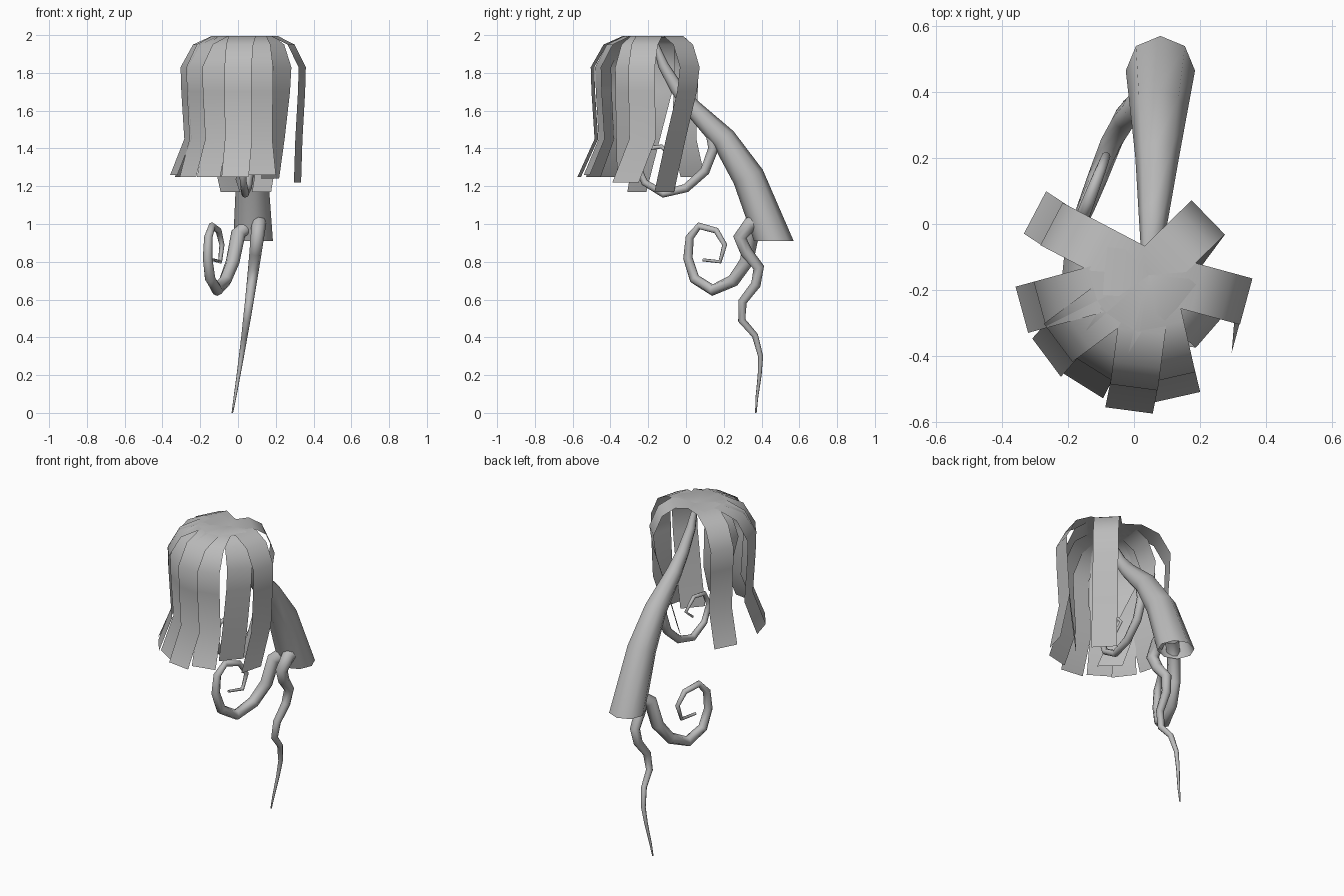
import bpy, bmesh, math
from mathutils import Vector

cube = bpy.data.objects.get("Cube")
if cube:
    bpy.data.objects.remove(cube, do_unlink=True)

grey = bpy.data.materials.new("plain_grey")
grey.use_nodes = True
grey.diffuse_color = (0.5, 0.5, 0.5, 1)
grey.node_tree.nodes["Principled BSDF"].inputs["Base Color"].default_value = (0.5, 0.5, 0.5, 1)


def loft(name, rows, closed):
    """Skin a list of point rows into one smooth surface."""
    bm = bmesh.new()
    grid = [[bm.verts.new(p) for p in row] for row in rows]
    n = len(grid[0])
    for a, b in zip(grid, grid[1:]):
        for i in range(n if closed else n - 1):
            j = (i + 1) % n
            bm.faces.new((a[i], a[j], b[j], b[i]))
    bmesh.ops.recalc_face_normals(bm, faces=bm.faces)
    mesh = bpy.data.meshes.new(name)
    bm.to_mesh(mesh)
    bm.free()
    mesh.materials.append(grey)
    mesh.shade_smooth()
    obj = bpy.data.objects.new(name, mesh)
    bpy.context.collection.objects.link(obj)


def tube(name, path, r0, r1, sides=8, radii=None, last=None):
    """Tapered tube along a path; last fixes the direction of the end ring."""
    pts = [Vector(p) for p in path]
    rows = []
    for k, p in enumerate(pts):
        t = (pts[min(k + 1, len(pts) - 1)] - pts[max(k - 1, 0)]).normalized()
        if last and k == len(pts) - 1:
            t = Vector(last)
        u = Vector((1, 0, 0))
        u = (u - t * u.dot(t)).normalized()
        v = t.cross(u)
        r = radii[k] if radii else r0 + (r1 - r0) * k / (len(pts) - 1)
        rows.append([p + r * (u * math.cos(a) + v * math.sin(a))
                     for a in (math.tau * i / sides for i in range(sides))])
    loft(name, rows, True)


def petal(name, bulge, end, z_end, twist=0.0, width=0.145):
    """Drooping ribbon: over the crown, out to the bulge, down to the tip."""
    top, b, e = Vector((0.045, -0.155)), Vector(bulge), Vector(end)
    out = (b - top).normalized()
    waist = b.lerp(e, 0.55) if (e - top).length < (b - top).length else b.lerp(top, 0.06)
    path = [(top, 1.985), (top.lerp(b, 0.5), 1.995), (top.lerp(b, 0.8), 1.95), (b, 1.83),
            (b.lerp(waist, 0.2), 1.7), (waist, 1.45), (e, z_end)]
    rows = []
    for k, (p, z) in enumerate(path):
        a = math.atan2(out.y, out.x) + twist * max(0, k - 3) / 3
        side = Vector((-math.sin(a), math.cos(a))) * width / 2
        rows.append([(p.x + s * side.x, p.y + s * side.y, z) for s in (-1, 0, 1)])
    loft(name, rows, False)


# Ring of drooping petals
petal("petal_back_right", (-0.25, 0.0), (-0.30, 0.035), 1.25)
petal("petal_right", (-0.285, -0.245), (-0.34, -0.26), 1.26)
petal("petal_front_right_outer", (-0.23, -0.36), (-0.265, -0.405), 1.25)
petal("petal_front_right", (-0.13, -0.435), (-0.155, -0.49), 1.25)
petal("petal_front", (0.0, -0.495), (-0.015, -0.565), 1.25)
petal("petal_front_left", (0.115, -0.465), (0.13, -0.525), 1.26)
petal("petal_left_inner", (0.235, -0.32), (0.17, -0.31), 1.24)
petal("petal_left", (0.34, -0.235), (0.315, -0.32), 1.22)
petal("petal_back_left", (0.225, 0.02), (0.125, -0.115), 1.17)
petal("petal_right_inner", (-0.215, -0.13), (-0.04, -0.26), 1.17, twist=0.9)

# Hollow stalk flaring to an open level mouth
tube("stalk",
     [(0.05, -0.16, 1.95), (0.05, -0.12, 1.84), (0.055, -0.05, 1.72), (0.06, 0.03, 1.62),
      (0.07, 0.2, 1.45), (0.075, 0.33, 1.25), (0.08, 0.465, 0.91)],
     0, 0, radii=[0.015, 0.028, 0.036, 0.046, 0.066, 0.085, 0.105], last=(0, 0, -1))

# Long wavy tendril
wave = [(0.40, 1.02), (0.34, 1.0), (0.285, 0.93), (0.32, 0.85), (0.385, 0.77), (0.37, 0.68),
        (0.30, 0.59), (0.295, 0.49), (0.365, 0.41), (0.395, 0.3), (0.39, 0.2), (0.375, 0.08),
        (0.37, 0.0)]
tube("long_tendril", [(-0.03 + 0.17 * z - 0.03 * z * z, y, z) for y, z in wave], 0.042, 0.004)

# Coiled tendril below the stalk mouth
coil = [(0.42, 1.0), (0.35, 0.95), (0.32, 0.8), (0.25, 0.70), (0.14, 0.65), (0.045, 0.71),
        (0.01, 0.82), (0.02, 0.93), (0.07, 0.99), (0.16, 0.965), (0.205, 0.89), (0.18, 0.80),
        (0.09, 0.81)]
tube("coiled_tendril", [(-0.165 + 0.39 * y + max(0, y - 0.3) * 0.6, y, z) for y, z in coil],
     0.042, 0.008)

# Coiled tendril under the petals
curl = [(0.13, 1.5), (0.145, 1.4), (0.10, 1.28), (0.0, 1.19), (-0.12, 1.16), (-0.22, 1.22),
        (-0.26, 1.32), (-0.22, 1.40), (-0.13, 1.41), (-0.06, 1.34), (-0.12, 1.29)]
tube("inner_tendril", [(0.05 + 0.1 * y, y, z) for y, z in curl], 0.03, 0.007)
